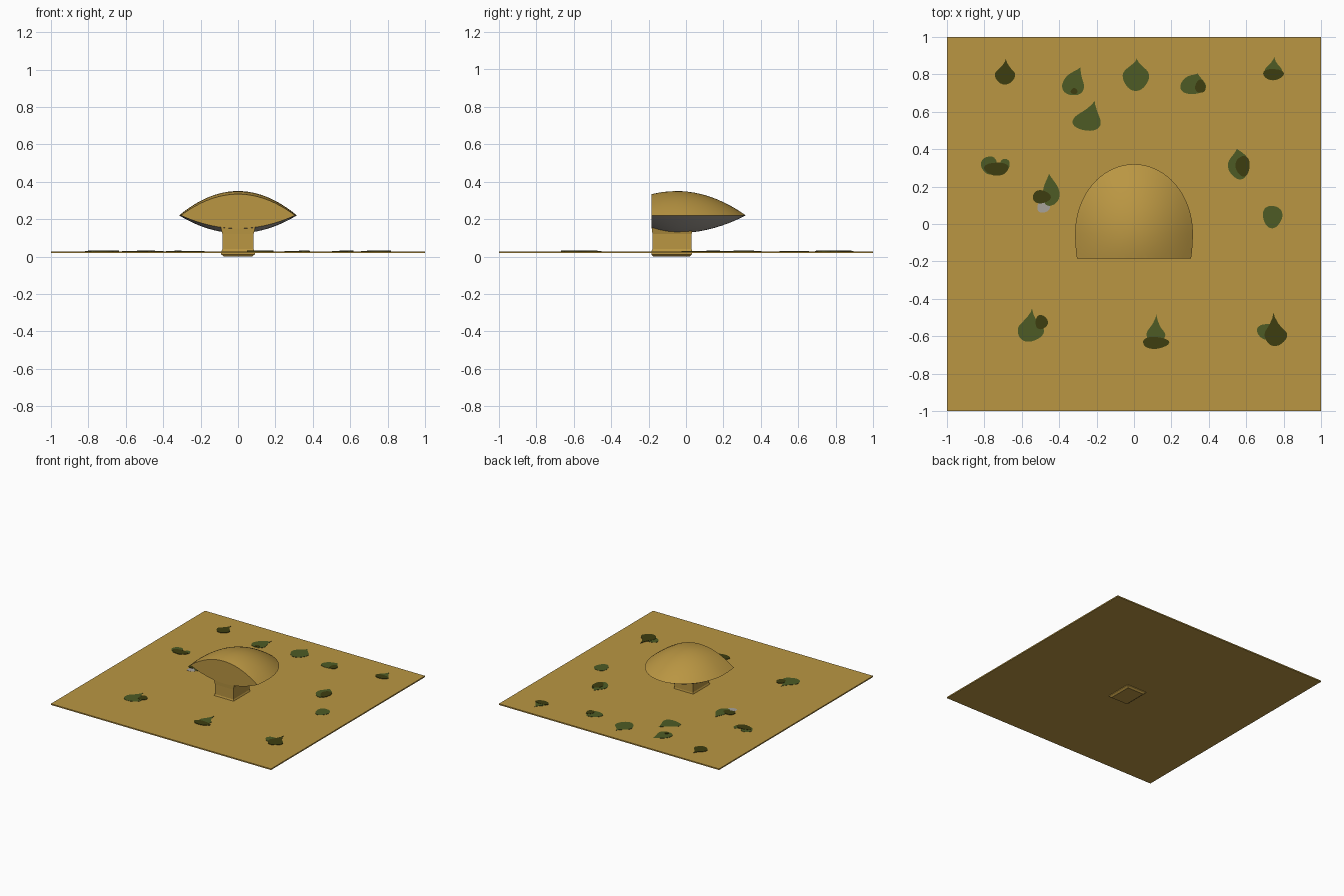
import bpy, bmesh, math

if "Cube" in bpy.data.objects:
    bpy.data.objects.remove(bpy.data.objects["Cube"])


def material(name, r, g, b):
    m = bpy.data.materials.new(name)
    m.diffuse_color = (r, g, b, 1)
    m.use_nodes = True
    m.node_tree.nodes["Principled BSDF"].inputs["Base Color"].default_value = m.diffuse_color
    return m


SAND = material("sand", 0.49, 0.305, 0.055)
GREEN = material("moss green", 0.074, 0.105, 0.018)
DARK = material("dark moss", 0.048, 0.048, 0.005)
GREY = material("grey", 0.39, 0.36, 0.32)


def finish(bm, name, *mats):
    me = bpy.data.meshes.new(name)
    bmesh.ops.recalc_face_normals(bm, faces=bm.faces)
    bm.to_mesh(me)
    bm.free()
    ob = bpy.data.objects.new(name, me)
    bpy.context.collection.objects.link(ob)
    for m in mats:
        me.materials.append(m)
    return ob


def loft(name, rings, mat):
    """Rectangular rings (half width, y front, y back, z) joined into a solid."""
    bm = bmesh.new()
    loops = [[bm.verts.new(p) for p in ((-w, f, z), (w, f, z), (w, b, z), (-w, b, z))]
             for w, f, b, z in rings]
    bm.faces.new(loops[0][::-1])
    bm.faces.new(loops[-1])
    for a, c in zip(loops, loops[1:]):
        for i in range(4):
            j = (i + 1) % 4
            bm.faces.new((a[i], a[j], c[j], c[i]))
    return finish(bm, name, mat)


# Thin square ground
loft("ground", [(1, -1, 1, 0.018), (1, -1, 1, 0.028)], SAND)

# Stem with a small foot poking through the ground and a flared top
loft("stem", [(0.075, -0.175, 0.02, 0), (0.09, -0.185, 0.033, 0.012),
              (0.09, -0.185, 0.033, 0.026), (0.083, -0.18, 0.03, 0.04),
              (0.083, -0.18, 0.03, 0.12), (0.095, -0.182, 0.04, 0.165)], SAND)

# Lens-shaped cap: dome above, shallower bowl below, sliced flat at the front
CY, RIM, CUT, SEG, RINGS = -0.05, 0.22, -0.185, 64, 12
bm = bmesh.new()


def cap_point(u, a, height):
    s = math.sin(a)
    return bm.verts.new((0.315 * u * math.cos(a), CY + u * s * (0.37 if s > 0 else 0.55),
                         RIM + height * (1 - u * u)))


angles = [2 * math.pi * i / SEG for i in range(SEG)]
rim = [cap_point(1, a, 0) for a in angles]
for height in (0.13, -0.095):
    pole = cap_point(0, 0, height)
    loops = [[cap_point(k / RINGS, a, height) for a in angles] for k in range(1, RINGS)] + [rim]
    for i in range(SEG):
        j = (i + 1) % SEG
        bm.faces.new((pole, loops[0][i], loops[0][j]))
        for a, c in zip(loops, loops[1:]):
            bm.faces.new((a[i], c[i], c[j], a[j]))
cut = bmesh.ops.bisect_plane(bm, geom=bm.verts[:] + bm.edges[:] + bm.faces[:],
                             plane_co=(0, CUT, 0), plane_no=(0, -1, 0), clear_outer=True)
bmesh.ops.edgeloop_fill(bm, edges=[e for e in cut["geom_cut"] if isinstance(e, bmesh.types.BMEdge)])
for v in bm.verts:  # flatten the lens slightly towards the sliced front
    if v.co.y < CY:
        t = ((v.co.y - CY) / (CUT - CY)) ** 2
        v.co.z = RIM + (v.co.z - RIM) * (1 - (0.07 if v.co.z > RIM else 0.22) * t)
bmesh.ops.recalc_face_normals(bm, faces=bm.faces)
for f in bm.faces:  # grey underside
    f.material_index = int(f.normal.z < -0.02 and f.calc_center_median().z < RIM
                           and f.normal.y > -0.95)
    f.smooth = True
cap = finish(bm, "cap", SAND, GREY)
bpy.context.view_layer.objects.active = cap
cap.select_set(True)
bpy.ops.object.shade_smooth_by_angle(angle=math.radians(30))


def patch(name, mat, top, x, y, rx, ry, tip=None):
    """Thin blob on the ground, optionally drawn out to a tip."""
    bm = bmesh.new()
    vs = []
    for i in range(28):
        a = 2 * math.pi * i / 28
        wob = 1 + 0.06 * math.sin(3 * a + 9 * x)
        px, py = x + rx * wob * math.cos(a), y + ry * wob * math.sin(a)
        if tip:
            d = math.atan2(tip[1] - y, tip[0] - x)
            k = max(0, math.cos(a - d)) ** 8
            px, py = px + (tip[0] - px) * k, py + (tip[1] - py) * k
        vs.append(bm.verts.new((px, py, 0.0275)))
    face = bm.faces.new(vs)
    ext = bmesh.ops.extrude_face_region(bm, geom=[face])["geom"]
    for v in ext:
        if isinstance(v, bmesh.types.BMVert):
            v.co.z = top
    finish(bm, name, mat)


# Moss patches: lighter blobs
for p in [(-0.325, 0.745, 0.058, 0.06, (-0.285, 0.84)), (0.01, 0.78, 0.07, 0.065, (0.015, 0.885)),
          (0.315, 0.742, 0.068, 0.05, (0.34, 0.805)), (0.745, 0.815, 0.045, 0.035, (0.75, 0.895)),
          (-0.25, 0.55, 0.075, 0.053, (-0.21, 0.66)), (-0.775, 0.315, 0.042, 0.048),
          (-0.69, 0.315, 0.025, 0.035), (-0.445, 0.165, 0.045, 0.07, (-0.455, 0.27)),
          (0.56, 0.31, 0.055, 0.07, (0.55, 0.405)), (0.74, 0.04, 0.052, 0.06),
          (-0.555, -0.575, 0.07, 0.053, (-0.545, -0.45)), (0.115, -0.595, 0.05, 0.04, (0.12, -0.48)),
          (0.715, -0.575, 0.058, 0.042)]:
    patch("moss_patch", GREEN, 0.030, *p)

# Darker blobs on top
for p in [(-0.69, 0.79, 0.054, 0.042, (-0.685, 0.885)), (-0.32, 0.71, 0.018, 0.016),
          (0.355, 0.735, 0.028, 0.035), (0.745, 0.8, 0.055, 0.03), (-0.735, 0.295, 0.065, 0.035),
          (-0.495, 0.145, 0.048, 0.035), (0.582, 0.31, 0.038, 0.055),
          (-0.495, -0.525, 0.033, 0.038), (0.115, -0.635, 0.07, 0.032),
          (0.757, -0.6, 0.06, 0.05, (0.745, -0.47))]:
    patch("dark_moss_patch", DARK, 0.0315, *p)

# Small pale stone spot
patch("stone_spot", GREY, 0.029, -0.485, 0.09, 0.034, 0.03)
